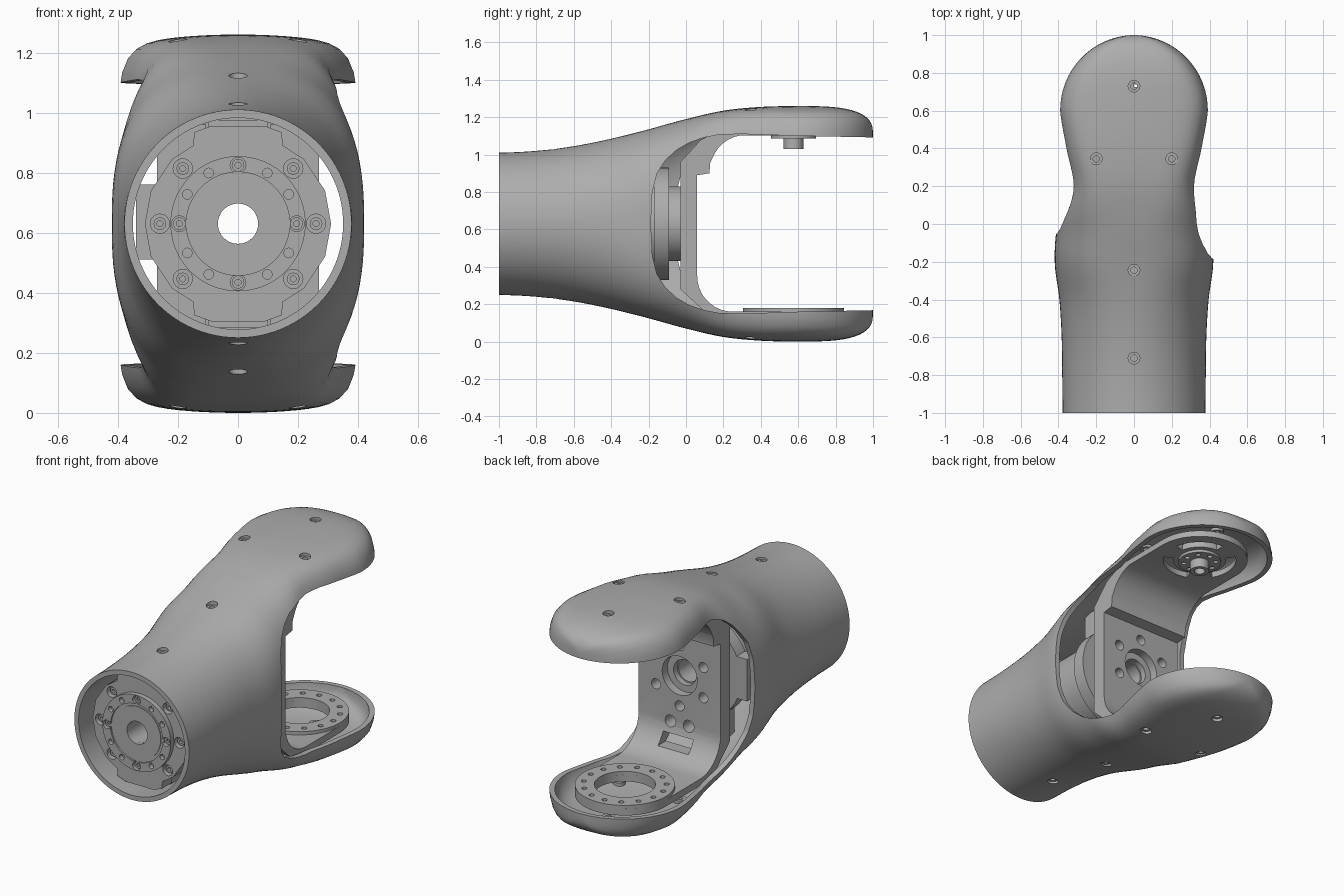
import bpy, bmesh, math
from mathutils import Vector

if "Cube" in bpy.data.objects:
    bpy.data.objects.remove(bpy.data.objects["Cube"], do_unlink=True)

MID = 0.63      # height of the long axis
PIVOT = 0.575   # y of the fork pivot

grey = bpy.data.materials.new("satin grey")
grey.use_nodes = True
grey.diffuse_color = (0.42, 0.42, 0.42, 1)
grey.node_tree.nodes["Principled BSDF"].inputs["Base Color"].default_value = (0.42, 0.42, 0.42, 1)


def make(name, bm):
    bmesh.ops.recalc_face_normals(bm, faces=bm.faces)
    mesh = bpy.data.meshes.new(name)
    bm.to_mesh(mesh)
    bm.free()
    mesh.materials.append(grey)
    obj = bpy.data.objects.new(name, mesh)
    bpy.context.collection.objects.link(obj)
    return obj


def place(a, b, d, axis):
    return {"x": (d, a, b), "y": (a, d, b), "z": (a, b, d)}[axis]


def circle(a, b, r, n=24):
    return [(a + r * math.cos(math.tau * i / n), b + r * math.sin(math.tau * i / n)) for i in range(n)]


def rect(a0, a1, b0, b1):
    return [(a0, b0), (a1, b0), (a1, b1), (a0, b1)]


def prism(name, outlines, lo, hi, axis):
    """Extrude one or more flat outlines along an axis."""
    bm = bmesh.new()
    for pts in outlines:
        ends = [[bm.verts.new(place(a, b, d, axis)) for a, b in pts] for d in (lo, hi)]
        for i in range(len(pts)):
            j = (i + 1) % len(pts)
            bm.faces.new((ends[0][i], ends[0][j], ends[1][j], ends[1][i]))
        bm.faces.new(ends[0])
        bm.faces.new(ends[1])
    return make(name, bm)


def tube(name, a, b, r_out, r_in, lo, hi, axis, n=64):
    bm = bmesh.new()
    loops = [[bm.verts.new(place(p, q, d, axis)) for p, q in circle(a, b, r, n)]
             for r, d in ((r_out, lo), (r_out, hi), (r_in, hi), (r_in, lo))]
    for k in range(4):
        one, two = loops[k], loops[(k + 1) % 4]
        for i in range(n):
            j = (i + 1) % n
            bm.faces.new((one[i], one[j], two[j], two[i]))
    return make(name, bm)


def boolean(obj, cutter, op="DIFFERENCE"):
    mod = obj.modifiers.new("cut", "BOOLEAN")
    mod.operation, mod.solver, mod.object = op, "EXACT", cutter
    bpy.context.view_layer.objects.active = obj
    bpy.ops.object.modifier_apply(modifier=mod.name)
    bpy.data.objects.remove(cutter, do_unlink=True)


def polar(r, degrees, a=0.0, b=MID):
    t = math.radians(degrees)
    return a + r * math.cos(t), b + r * math.sin(t)


# Shell sections: y, half width, half height, squareness
SECTIONS = [(-1.0, .378, .38, 2), (-.8, .38, .39, 2), (-.6, .383, .415, 2.05),
            (-.4, .395, .455, 2.2), (-.2, .42, .505, 2.6), (0, .405, .56, 3),
            (.2, .345, .605, 5), (.4, .37, .625, 7), (.6, .40, .63, 8)]


def section(y):
    """Smoothly interpolate width, height and squareness at y."""
    f = min(max((y + 1) / 0.2, 0), 7.9999)
    k, t = int(f), f - int(f)
    row = lambda i: Vector(SECTIONS[min(max(i, 0), 8)][1:])
    p0, p1, p2, p3 = (row(k + i) for i in (-1, 0, 1, 2))
    return p1 + 0.5 * t * (p2 - p0 + t * (2 * p0 - 5 * p1 + 4 * p2 - p3 + t * (3 * (p1 - p2) + p3 - p0)))


def loft(name, off, start):
    """Solid body of the arm, shrunk by off."""
    rings = []
    count = 40
    for i in range(count):
        y = start + (0.6 - start) * i / count
        w, h, n = section(y)
        rings.append((y, w - off, h - off, n))
    for i in range(17):
        t = math.radians(88 * i / 16)
        s = math.sin(t)
        rings.append((0.6 + (0.4 - off) * s, (0.4 - off) * math.cos(t),
                      0.47 + 0.16 * (1 - s ** 3) ** (1 / 3) - off, 8))
    bm = bmesh.new()
    loops = []
    for y, w, h, n in rings:
        loop = []
        for i in range(96):
            c, s = math.cos(math.tau * i / 96), math.sin(math.tau * i / 96)
            r = (abs(c) ** n + abs(s) ** n) ** (-1 / n)
            drop = 0.006 * (n - 2) * w / 0.4 * (r * c) ** 2
            loop.append(bm.verts.new((w * r * c, y, MID + r * s * (h - drop))))
        loops.append(loop)
    for one, two in zip(loops, loops[1:]):
        for i in range(96):
            j = (i + 1) % 96
            bm.faces.new((one[i], one[j], two[j], two[i]))
    bm.faces.new(loops[0])
    bm.faces.new(loops[-1])
    return make(name, bm)


# Outer shell: hollow body with a U slot on each side
shell = loft("outer_shell", 0, -1)
boolean(shell, loft("cavity", 0.028, -1.06))
EDGE = [(1.1, .46), (.6, .47), (.3, .48), (.18, .477), (.1, .462), (.02, .435),
        (-.05, .395), (-.11, .34), (-.155, .27), (-.18, .17), (-.188, 0)]
for side, shift in ((1, 0), (-1, .13)):
    half = [(y + shift * max(0, min(1, (.3 - y) / .4)), z) for y, z in EDGE]
    outline = [(y, MID + z) for y, z in half] + [(y, MID - z) for y, z in half[-2::-1]]
    boolean(shell, prism("slot", [outline], -0.001 * side, side, "x"))

# Screw holes with recessed seats
SCREWS = [(0, -.71), (0, -.245), (-.2, .345), (.2, .345), (0, .73)]
boolean(shell, prism("screw_cutter", [circle(x, y, .031) for x, y in SCREWS], -.2, 1.5, "z"))
for x, y in SCREWS:
    w, h, n = section(y)
    if y > .6:
        h = .627
    top = h - 0.006 * (n - 2) * (x / w) ** 2 - .016
    for s in (1, -1):
        tube("screw_seat", x, y, .036, .017, MID + s * (top - .03), MID + s * top, "z", 24)

# C-shaped inner bracket
arc_top = [polar(.19, a, .32, .915) for a in range(100, 161, 10)]
arc_low = [polar(.19, a, .25, .35) for a in range(180, 271, 10)]
profile = ([(.9, 1.102)] + arc_top + [(.13, .96), (.125, .90), (.06, .89)] + arc_low +
           [(.9, .16), (.9, .12), (.22, .12), (.1, .16), (-.03, .28), (-.03, .96),
            (.08, 1.08), (.2, 1.135), (.9, 1.14)])
bracket = prism("inner_bracket", [profile], -.27, .27, "x")
stadium = [(.27, -.2)] + [polar(.27, a, 0, PIVOT) for a in range(0, 181, 6)] + [(-.27, -.2)]
boolean(bracket, prism("end_rounding", [stadium], -.1, 1.4, "z"), "INTERSECT")
boolean(bracket, loft("shell_fit", .02, -1), "INTERSECT")
boolean(bracket, prism("bore", [circle(0, MID, .075, 48)], -.2, .2, "y"))
boolean(bracket, prism("counterbore", [circle(0, MID, .115, 48)], .01, .2, "y"))
boolean(bracket, prism("bolt_holes", [circle(*polar(.18, a), .03) for a in range(30, 360, 60)] +
                       [circle(x, .345, .035) for x in (-.06, .06)], -.2, .12, "y"))
boolean(bracket, prism("cable_slot", [rect(-.1, .1, .21, .28)], -.2, .2, "y"))
boolean(bracket, prism("bearing_hole", [circle(0, PIVOT, .165, 48)], -.1, .3, "z"))

# Curved openings around the upper pivot
arcs = [[polar(.205, a, 0, PIVOT) for a in range(s, s + 81, 8)] +
        [polar(.15, a, 0, PIVOT) for a in range(s + 80, s - 1, -8)] for s in (10, 130, 250)]
boolean(bracket, prism("arc_cutter", arcs, 1, 1.3, "z"))

# Lower bearing ring
ring = tube("lower_bearing_ring", 0, PIVOT, .27, .165, .125, .18, "z")
boolean(ring, prism("ring_holes", [circle(*polar(.225, a, 0, PIVOT), .015, 16)
                                   for a in range(0, 360, 24)], .15, .3, "z"))

# Upper pivot flange and boss
flange = tube("upper_pivot_flange", 0, PIVOT, .12, .03, 1.086, 1.12, "z")
boolean(flange, prism("flange_holes", [circle(*polar(.09, a, 0, PIVOT), .014, 16)
                                       for a in range(0, 360, 45)], 1, 1.1, "z"))
tube("upper_pivot_boss", 0, PIVOT, .053, .03, 1.03, 1.1, "z", 40)

# Front motor: flange with lugs, stepped face and hollow body
quarter = [(.31, .0), (.29, .11), (.22, .215), (.15, .26), (.145, .305), (.09, .325)]
outline = quarter + [(-x, z) for x, z in quarter[::-1]]
outline += [(x, -z) for x, z in outline[-2:0:-1]]
plate = prism("motor_front_plate", [[(x, MID + z) for x, z in outline]], -.925, -.83, "y")
boolean(plate, prism("plate_bore", [circle(0, MID, .067, 48)], -1, 0, "y"))
CORNERS = [polar(.26, a) for a in (0, 45, 135, 180, 225, 315)]
boolean(plate, prism("plate_holes", [circle(x, z, .032) for x, z in CORNERS], -1, -.89, "y"))
rim = tube("motor_face_rim", 0, MID, .225, .172, -.955, -.9, "y", 72)
BIG = [polar(.195, a) for a in range(0, 360, 90)]
SMALL = [polar(.195, a) for a in range(0, 360, 30) if a % 90]
boolean(rim, prism("rim_holes", [circle(x, z, .026) for x, z in BIG] +
                   [circle(x, z, .016) for x, z in SMALL], -1, -.93, "y"))
tube("motor_hub", 0, MID, .175, .067, -.945, -.9, "y", 72)
tube("motor_hub_lip", 0, MID, .155, .067, -.949, -.93, "y", 72)
for x, z in CORNERS + BIG:
    tube("motor_bolt", x, z, .021, .01, -.94 if (x, z) in BIG else -.91, -.87, "y", 20)
tube("motor_body", 0, MID, .265, .067, -.84, -.16, "y", 72)
tube("motor_rear_flange", 0, MID, .3, .067, -.17, -.09, "y", 72)
tube("motor_output", 0, MID, .2, .067, -.1, -.025, "y", 64)
prism("motor_side_lug", [rect(-.34, -.25, .51, .76)], -.17, -.09, "y")

# Blocks joining the motor to the shell, above and below
for s in (1, -1):
    prism("shell_mount", [rect(-.1, .1, MID + s * .25, MID + s * .345)], -.78, -.62, "y")
    prism("shell_rear_mount", [rect(-.11, .11, MID + s * .25, MID + s * .455)], -.3, -.2, "y")

# Smooth shading with crisp edges
bpy.ops.object.select_all(action="DESELECT")
for obj in bpy.data.objects:
    if obj.type == "MESH" and obj.data.materials and obj.data.materials[0] == grey:
        obj.select_set(True)
        bpy.context.view_layer.objects.active = obj
bpy.ops.object.shade_smooth_by_angle(angle=math.radians(35))
